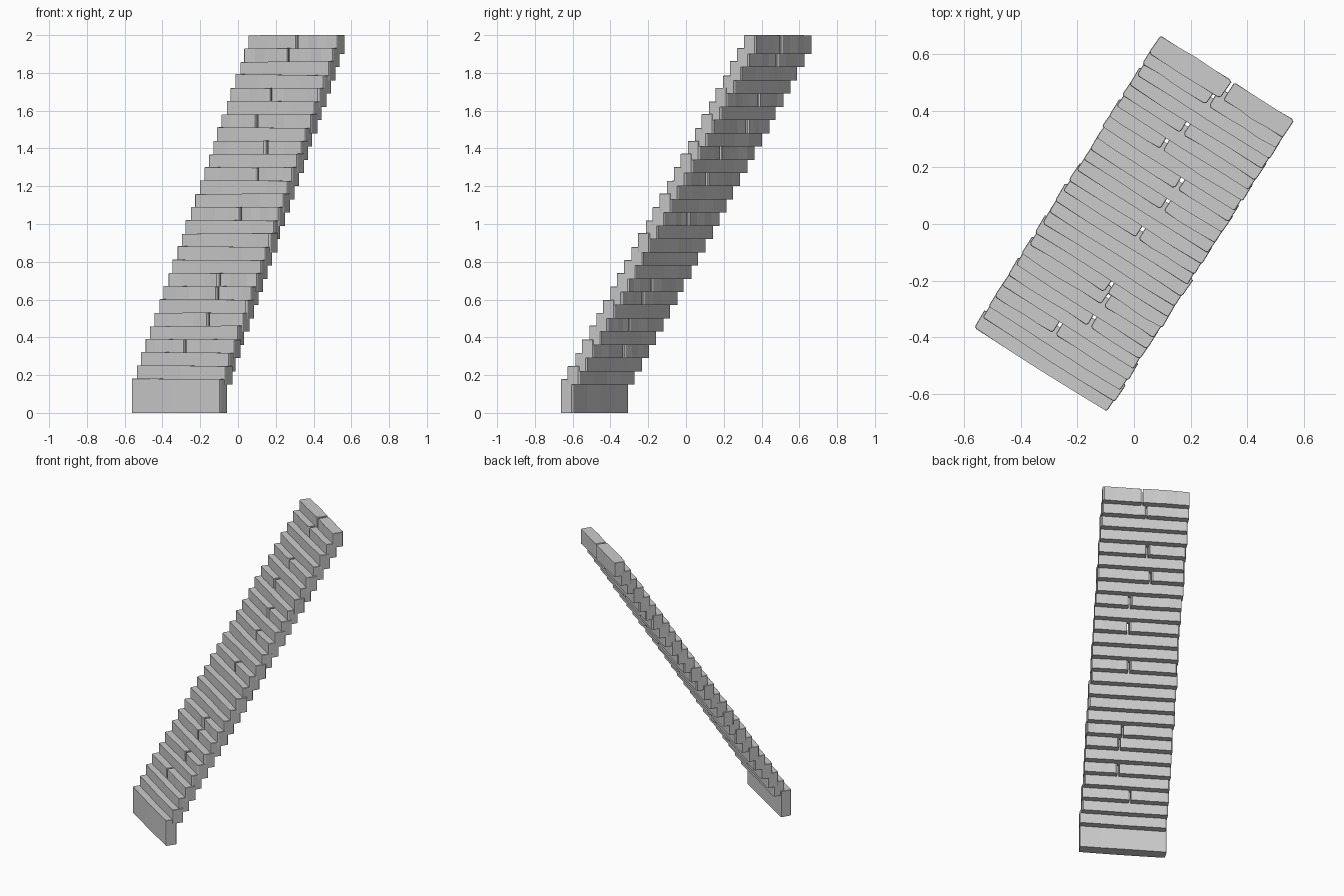
import bpy, bmesh, math, random
from mathutils import Matrix

if "Cube" in bpy.data.objects:
    bpy.data.objects.remove(bpy.data.objects["Cube"])

random.seed(4)
TURN = Matrix.Rotation(math.radians(-32.5), 4, 'Z')
HALF_W, HALF_RUN = 0.278, 0.613
COUNT, RUN, RISE, DEPTH = 27, 0.0443, 0.07, 0.075
# steps made of two stones: index -> joint position across the stair
JOINTS = {3: -0.03, 5: 0.06, 7: 0.06, 8: 0.046, 13: 0.036, 16: 0.057,
          18: 0.06, 20: -0.06, 22: -0.03, 25: -0.007, 26: 0.024}


def wob(a):
    return random.uniform(-a, a)


def stone(name, u0, u1, v0, v1, z0, z1):
    # worn plan outline with clipped corners and slightly wavy long sides
    c, n = 0.009, 4
    xs = [u0 + c + (u1 - u0 - 2 * c) * k / n for k in range(n + 1)]
    plan = [(x, v0 + wob(0.0025)) for x in xs]
    plan += [(u1 - c * 0.3, v0 + c * 0.3), (u1, v0 + c), (u1 + wob(0.003), v1 - c * 0.6)]
    plan += [(x, v1 + wob(0.002)) for x in reversed(xs)]
    plan += [(u0 + wob(0.003), v1 - c * 0.6), (u0, v0 + c), (u0 + c * 0.3, v0 + c * 0.3)]
    tilt = wob(0.012)
    mid = (u0 + u1) / 2
    bm = bmesh.new()
    low = [bm.verts.new((x, y, z0)) for x, y in plan]
    top = [bm.verts.new((x, y, z1 + tilt * (x - mid))) for x, y in plan]
    bm.faces.new(list(reversed(low)))
    bm.faces.new(top)
    for i in range(len(plan)):
        j = (i + 1) % len(plan)
        bm.faces.new((low[i], low[j], top[j], top[i]))
    # small chip along the top edges
    rim = [e for e in bm.edges if e.verts[0] in top and e.verts[1] in top]
    bmesh.ops.bevel(bm, geom=rim, offset=0.002, segments=1, affect='EDGES')
    bmesh.ops.recalc_face_normals(bm, faces=bm.faces)
    bm.transform(TURN)
    me = bpy.data.meshes.new(name)
    bm.to_mesh(me)
    bm.free()
    ob = bpy.data.objects.new(name, me)
    bpy.context.collection.objects.link(ob)


# flight of overlapping stone steps, the first one taller
for i in range(COUNT):
    v0 = -HALF_RUN + i * RUN
    z1 = 0.18 + i * RISE
    z0 = 0.0 if i == 0 else z1 - 0.1
    left, right = -HALF_W + wob(0.004), HALF_W + wob(0.004)
    spans = [(left, right)]
    if i in JOINTS:
        spans = [(left, JOINTS[i] - 0.006), (JOINTS[i] + 0.006, right)]
    for k, (a, b) in enumerate(spans):
        stone(f"step_{i + 1:02d}_stone_{k + 1}", a, b, v0, v0 + DEPTH, z0, z1)
